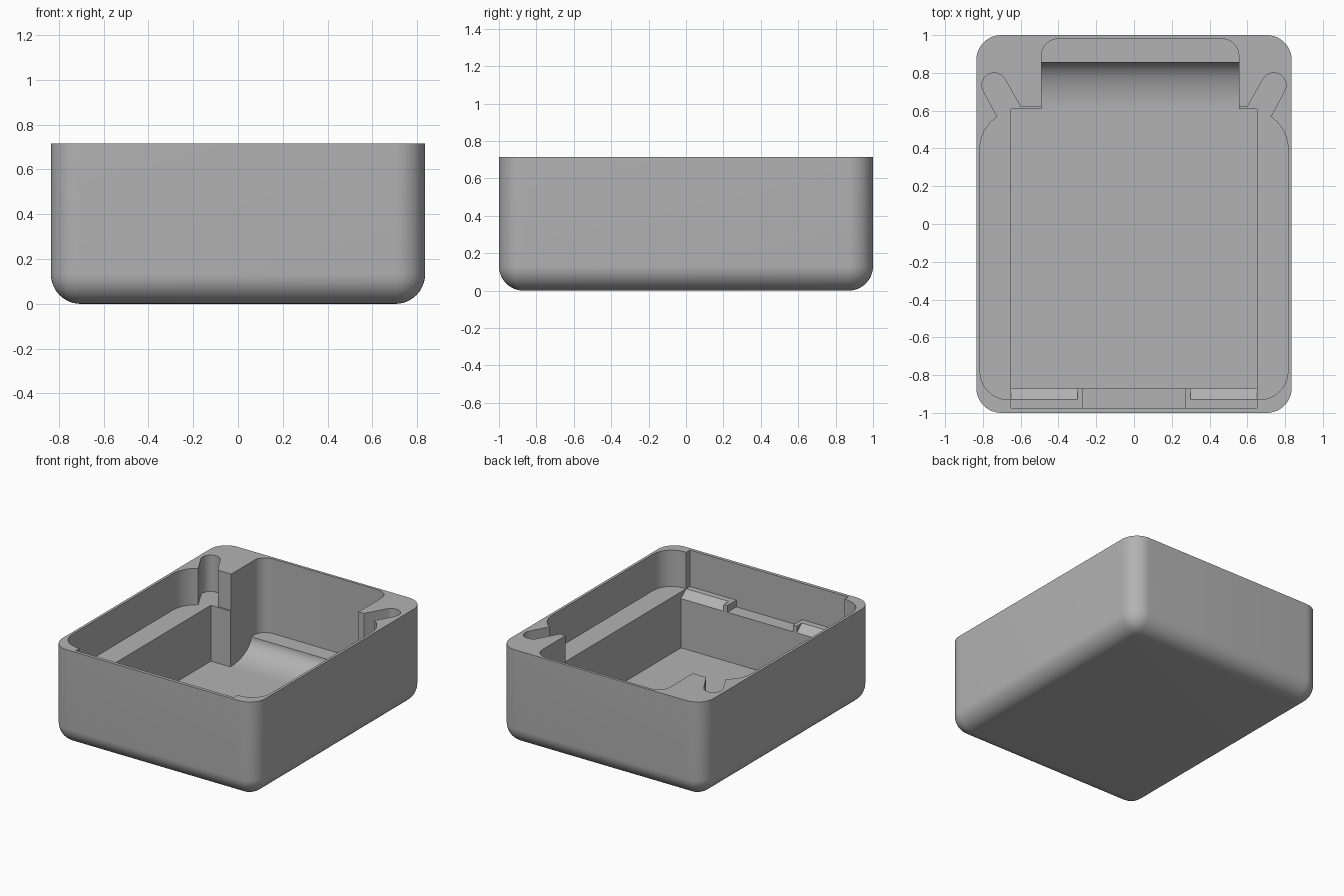
import bpy, bmesh, math

if "Cube" in bpy.data.objects:
    bpy.data.objects.remove(bpy.data.objects["Cube"])

TOP, LEDGE, FLOOR, SHELF = 0.715, 0.445, 0.03, 0.16
HIGH = 0.9  # cutters end above the rim

grey = bpy.data.materials.new("light_grey")
grey.diffuse_color = (0.45, 0.45, 0.45, 1)
grey.use_nodes = True
grey.node_tree.nodes["Principled BSDF"].inputs["Base Color"].default_value = grey.diffuse_color


def arc(cx, cy, r, a0, a1, n=10):
    """Points on an arc, angles in degrees."""
    return [(cx + r * math.cos(math.radians(a0 + (a1 - a0) * i / n)),
             cy + r * math.sin(math.radians(a0 + (a1 - a0) * i / n))) for i in range(n + 1)]


def rect(x0, x1, y0, y1):
    return [(x0, y0), (x1, y0), (x1, y1), (x0, y1)]


def prism(name, pts, lo, hi, axis="z"):
    """Extrude an XY outline along z, or a YZ outline along x."""
    bm = bmesh.new()
    place = (lambda p, h: (p[0], p[1], h)) if axis == "z" else (lambda p, h: (h, p[0], p[1]))
    low = [bm.verts.new(place(p, lo)) for p in pts]
    high = [bm.verts.new(place(p, hi)) for p in pts]
    bm.faces.new(low[::-1])
    bm.faces.new(high)
    for i in range(len(pts)):
        j = (i + 1) % len(pts)
        bm.faces.new((low[i], low[j], high[j], high[i]))
    bmesh.ops.recalc_face_normals(bm, faces=bm.faces)
    me = bpy.data.meshes.new(name)
    bm.to_mesh(me)
    bm.free()
    me.materials.append(grey)
    ob = bpy.data.objects.new(name, me)
    bpy.context.collection.objects.link(ob)
    return ob


# Outer body: block with rounded upright and bottom edges
body = prism("case_body", rect(-0.835, 0.835, -1, 1), 0, TOP)
bm = bmesh.new()
bm.from_mesh(body.data)
edges = [e for e in bm.edges if min(v.co.z for v in e.verts) < 0.01]
bmesh.ops.bevel(bm, geom=edges, offset=0.132, segments=12, profile=0.5, affect='EDGES')
bm.to_mesh(body.data)
bm.free()

# Wide upper recess with two ear-shaped slots at the back
half = (arc(0.665, -0.78, 0.15, -90, 0) + arc(0.615, 0.40, 0.2, 0, 57)
        + arc(0.74, 0.735, 0.065, -30, 150, 14) + [(0.60, 0.62)])
recess = half + [(-x, y) for x, y in reversed(half)]

# Back pocket outline and its curved ramp down to the main floor
pocket = [(-0.49, 0.57), (0.555, 0.57)] + arc(0.465, 0.89, 0.09, 0, 90) + arc(-0.40, 0.89, 0.09, 90, 180)
ramp = [(0.59, FLOOR)] + [(0.61 + 0.245 * math.sin(t), SHELF - (SHELF - FLOOR) * math.cos(t))
                          for t in [math.pi / 2 * i / 16 for i in range(17)]]
ramp += [(0.855, 0.3), (0.59, 0.3)]

# Sloped lip along the front ledge
lip = [(-0.93, 0.55), (-0.93, LEDGE), (-0.87, 0.395), (-0.80, 0.395), (-0.80, 0.55)]

cutters = [
    prism("recess_cut", recess, LEDGE, HIGH),
    prism("front_slot_cut", rect(-0.65, 0.65, -0.975, -0.7), LEDGE, HIGH),
    prism("deep_box_cut", rect(-0.65, 0.65, -0.87, 0.61), FLOOR, HIGH),
    prism("back_pocket_cut", pocket, SHELF, HIGH),
    prism("curved_ramp_cut", ramp, -0.49, 0.555, "x"),
    prism("front_notch_cut", rect(-0.27, 0.27, -0.975, -0.8), 0.395, HIGH),
    prism("lip_cut_right", lip, 0.30, 0.65, "x"),
    prism("lip_cut_left", lip, -0.65, -0.30, "x"),
]

# Carve every cavity out of the body
bpy.context.view_layer.objects.active = body
for c in cutters:
    c.hide_render = True
    mod = body.modifiers.new(c.name, 'BOOLEAN')
    mod.operation = 'DIFFERENCE'
    mod.solver = 'EXACT'
    mod.object = c
    bpy.ops.object.modifier_apply(modifier=mod.name)
for c in cutters:
    bpy.data.objects.remove(c)

# Clean up and smooth the rounded surfaces
bm = bmesh.new()
bm.from_mesh(body.data)
bmesh.ops.remove_doubles(bm, verts=bm.verts, dist=1e-5)
bm.to_mesh(body.data)
bm.free()
body.select_set(True)
bpy.ops.object.shade_smooth_by_angle(angle=math.radians(30))
